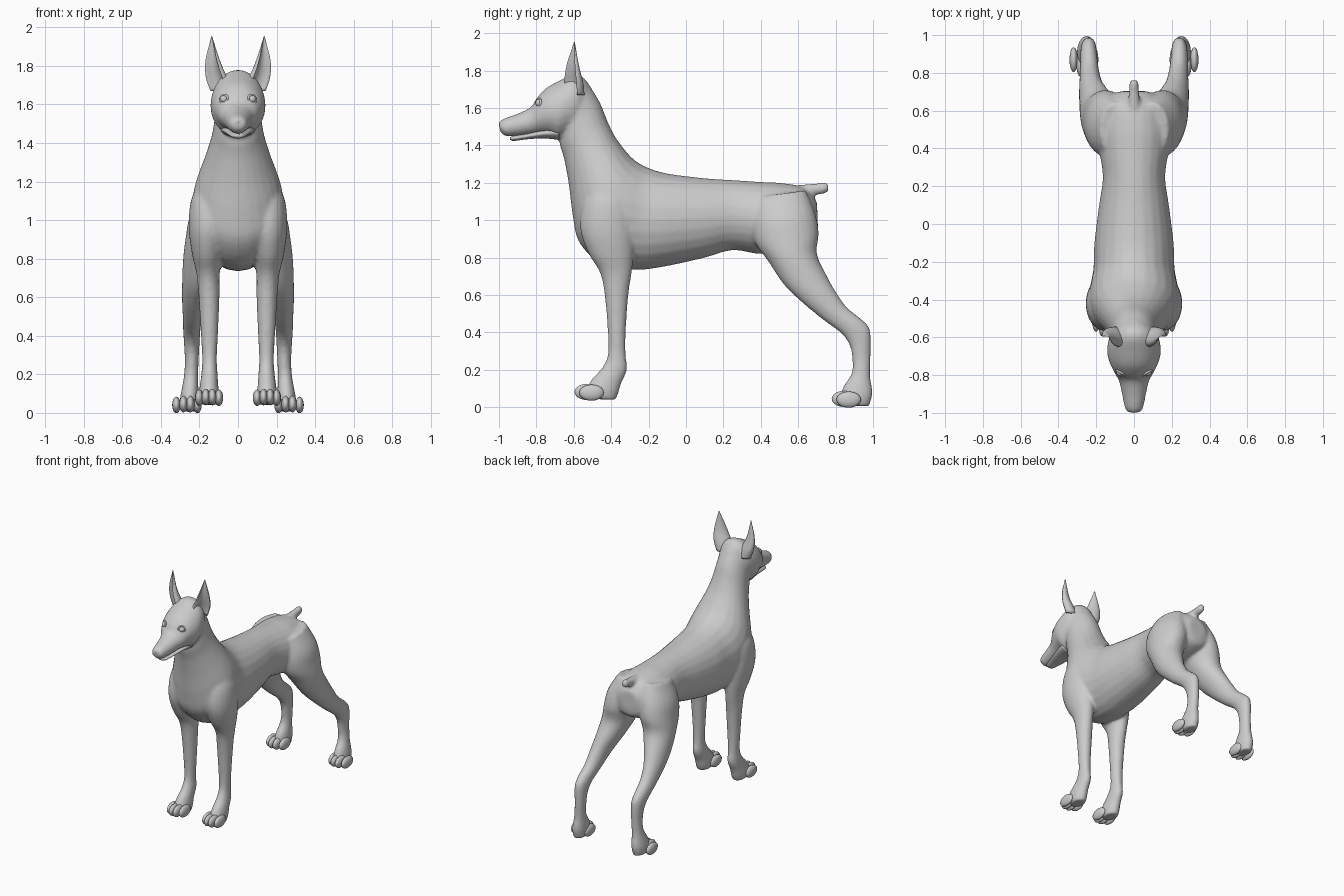
import bpy, bmesh, math
from mathutils import Vector

coat = bpy.data.materials.new("grey_coat")
coat.diffuse_color = (0.6, 0.6, 0.6, 1)


def finish(name, bm):
    bmesh.ops.recalc_face_normals(bm, faces=bm.faces)
    for f in bm.faces:
        f.smooth = True
    me = bpy.data.meshes.new(name)
    bm.to_mesh(me)
    bm.free()
    me.materials.append(coat)
    ob = bpy.data.objects.new(name, me)
    bpy.context.collection.objects.link(ob)
    return ob


def spline(rows, steps):
    """Catmull-Rom interpolation between rows of numbers."""
    out = []
    for i in range(len(rows) - 1):
        a, b, c, d = (rows[max(0, min(len(rows) - 1, i + k))] for k in (-1, 0, 1, 2))
        for s in range(steps):
            t = s / steps
            out.append([0.5 * (2 * q + (r - p) * t + (2 * p - 5 * q + 4 * r - u) * t * t
                               + (3 * q - p - 3 * r + u) * t ** 3)
                        for p, q, r, u in zip(a, b, c, d)])
    return out + [list(rows[-1])]


def skin(bm, rings):
    """Bridge rings of points and cap both ends."""
    vs = [[bm.verts.new(p) for p in ring] for ring in rings]
    n = len(vs[0])
    for a, b in zip(vs, vs[1:]):
        for j in range(n):
            k = (j + 1) % n
            bm.faces.new((a[j], a[k], b[k], b[j]))
    bm.faces.new(vs[0])
    bm.faces.new(vs[-1])


def loft(bm, rows, side=1, seg=24, steps=4):
    """Rows: x centre, two (y, z) edge points of the ring, half width."""
    rings = []
    for x, y1, z1, y2, z2, w in spline(rows, steps):
        c = Vector((x * side, (y1 + y2) / 2, (z1 + z2) / 2))
        h = Vector((0, (y1 - y2) / 2, (z1 - z2) / 2))
        rings.append([c + h * math.cos(t) + Vector((w * math.sin(t), 0, 0))
                      for t in (2 * math.pi * j / seg for j in range(seg))])
    skin(bm, rings)


def ball(bm, centre, size, seg=16):
    r = bmesh.ops.create_uvsphere(bm, u_segments=seg, v_segments=seg // 2 + 2, radius=1)
    for v in r["verts"]:
        v.co = Vector(centre) + Vector([a * b for a, b in zip(v.co, size)])


torso = [(0, .70, 1.10, .705, .97, .07), (0, .63, 1.175, .685, .90, .15),
         (0, .50, 1.20, .55, .85, .185), (0, .40, 1.205, .40, .82, .185),
         (0, .25, 1.215, .25, .84, .165), (0, .10, 1.225, .10, .80, .185),
         (0, -.10, 1.25, -.10, .755, .21), (0, -.20, 1.28, -.27, .735, .215),
         (0, -.25, 1.305, -.45, .765, .235), (0, -.29, 1.335, -.57, .88, .235),
         (0, -.33, 1.38, -.605, 1.02, .21), (0, -.38, 1.45, -.625, 1.18, .17),
         (0, -.42, 1.53, -.65, 1.32, .138), (0, -.46, 1.63, -.675, 1.41, .122),
         (0, -.52, 1.72, -.66, 1.47, .115), (0, -.58, 1.75, -.64, 1.50, .10)]
head = [(0, -.50, 1.70, -.56, 1.50, .07), (0, -.55, 1.765, -.60, 1.46, .12),
        (0, -.60, 1.78, -.65, 1.44, .137), (0, -.67, 1.75, -.69, 1.43, .143),
        (0, -.75, 1.705, -.73, 1.455, .127), (0, -.80, 1.65, -.79, 1.46, .10),
        (0, -.83, 1.605, -.83, 1.455, .08), (0, -.90, 1.57, -.91, 1.45, .063),
        (0, -.97, 1.545, -.965, 1.45, .05), (0, -1.0, 1.525, -.995, 1.475, .035)]
front_leg = [(.12, -.50, 1.22, -.34, 1.22, .07), (.145, -.55, 1.10, -.29, 1.10, .10),
             (.155, -.565, .95, -.275, .95, .10), (.158, -.52, .82, -.28, .82, .08),
             (.155, -.46, .72, -.29, .72, .06), (.15, -.435, .60, -.308, .60, .054),
             (.148, -.418, .40, -.322, .40, .044), (.148, -.418, .28, -.322, .28, .038),
             (.148, -.45, .21, -.315, .20, .042), (.15, -.50, .155, -.345, .13, .048),
             (.15, -.53, .10, -.36, .08, .053), (.15, -.51, .045, -.375, .04, .045)]
rear_leg = [(.10, .36, 1.12, .64, 1.16, .08), (.13, .35, 1.00, .69, 1.04, .12),
            (.15, .37, .88, .71, .93, .122), (.175, .44, .78, .70, .82, .11),
            (.205, .52, .66, .755, .70, .085), (.225, .61, .57, .80, .62, .066),
            (.235, .73, .47, .86, .535, .052), (.24, .83, .395, .945, .465, .045),
            (.24, .875, .33, .985, .41, .041), (.24, .89, .25, .988, .28, .036),
            (.245, .885, .18, .985, .17, .038), (.25, .84, .11, .997, .09, .047),
            (.252, .83, .06, .993, .05, .05), (.252, .85, .008, .98, .005, .042)]
tail = [(0, .54, 1.18, .56, 1.09, .045), (0, .62, 1.19, .63, 1.125, .034),
        (0, .70, 1.198, .70, 1.135, .027), (0, .748, 1.203, .75, 1.145, .023),
        (0, .762, 1.19, .762, 1.155, .012)]

# Body, head, legs and tail blended into one smooth skin
bm = bmesh.new()
for part in (torso, head, tail):
    loft(bm, part)
for s in (-1, 1):
    loft(bm, front_leg, s)
    loft(bm, rear_leg, s)
    ball(bm, (s * .148, -.328, .212), (.014, .014, .018))  # dewclaw
body = finish("body", bm)
remesh = body.modifiers.new("blend", "REMESH")
remesh.mode = "VOXEL"
remesh.voxel_size = 0.011
remesh.use_smooth_shade = True
smooth = body.modifiers.new("soften", "SMOOTH")
smooth.factor = 0.5
smooth.iterations = 6

# Toes, four on each paw, with the middle pair further forward
for name, x, y, z, splay in (("front", .15, -.53, .082, .0), ("rear", .265, .845, .045, .012)):
    for s in (-1, 1):
        bm = bmesh.new()
        for i, k in enumerate((-1.5, -.5, .5, 1.5)):
            back = .025 if abs(k) > 1 else 0
            ball(bm, (s * (x + k * .034 + splay * k * .2), y + back, z - back * .15),
                 (.022, .066, .043))
        finish(f"{name}_toes_{'left' if s > 0 else 'right'}", bm)

# Lower jaw
bm = bmesh.new()
loft(bm, [(0, -.68, 1.51, -.68, 1.43, .09), (0, -.76, 1.49, -.76, 1.438, .075),
          (0, -.85, 1.465, -.85, 1.433, .055), (0, -.92, 1.452, -.92, 1.424, .036),
          (0, -.94, 1.445, -.94, 1.43, .02)])
finish("lower_jaw", bm)

# Nose pad
bm = bmesh.new()
ball(bm, (0, -.965, 1.512), (.036, .035, .028))
finish("nose", bm)

for s in (-1, 1):
    tag = "left" if s > 0 else "right"
    # Eyeball with a rim of lid around it
    bm = bmesh.new()
    ball(bm, (s * .073, -.782, 1.627), (.021, .024, .021))
    finish("eye_" + tag, bm)
    bpy.ops.mesh.primitive_torus_add(location=(s * .073, -.789, 1.627), major_radius=.023,
                                     minor_radius=.006, major_segments=20, minor_segments=8,
                                     rotation=(math.radians(80), 0, s * math.radians(30)))
    lid = bpy.context.object
    lid.name = "eyelid_" + tag
    lid.data.materials.append(coat)
    bpy.ops.object.shade_smooth()
    # Pointed ear, cupped towards the front and outside
    bm = bmesh.new()
    rings = []
    face = Vector((s * .6, -.8, 0))
    across = Vector((s * .8, .6, 0))
    for x, y, z, w, d in spline([(.095, -.59, 1.67, .05, .045), (.108, -.60, 1.73, .062, .045),
                                 (.125, -.605, 1.79, .052, .034), (.133, -.605, 1.85, .036, .023),
                                 (.135, -.60, 1.91, .016, .011), (.136, -.597, 1.955, .002, .002)], 3):
        ring = []
        for j in range(24):
            t = 2 * math.pi * j / 24
            c = math.cos(t)
            depth = c if c < .5 else .5 - 1.9 * (c - .5)
            ring.append(Vector((s * x, y, z)) + face * d * depth + across * w * math.sin(t))
        rings.append(ring)
    skin(bm, rings)
    finish("ear_" + tag, bm)
